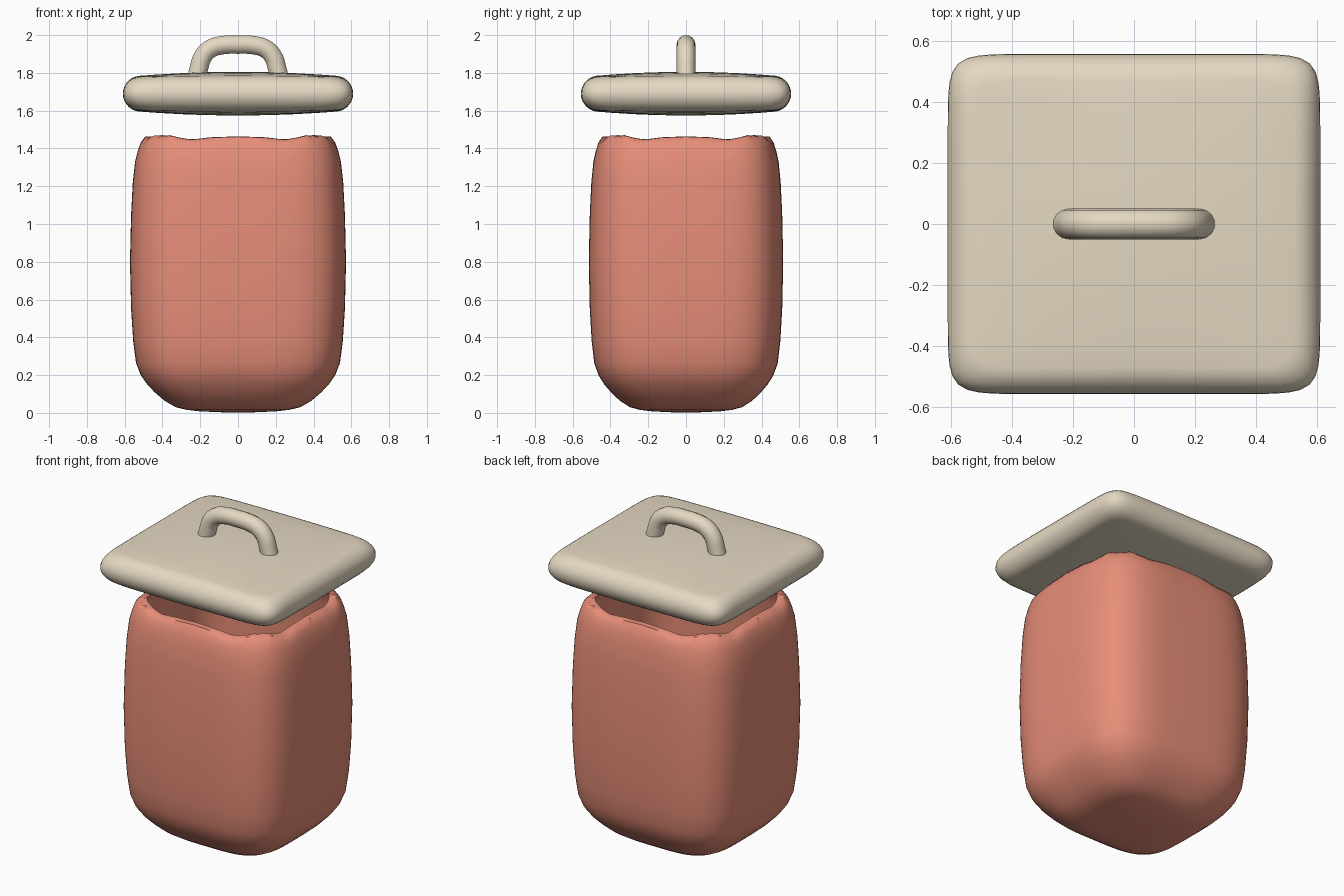
import bpy, bmesh
from math import cos, sin, pi, radians

if "Cube" in bpy.data.objects:
    bpy.data.objects.remove(bpy.data.objects["Cube"])


def material(name, rgb):
    m = bpy.data.materials.new(name)
    m.diffuse_color = (*rgb, 1)
    m.use_nodes = True
    m.node_tree.nodes["Principled BSDF"].inputs["Base Color"].default_value = m.diffuse_color
    return m


clay = material("clay", (0.80, 0.27, 0.19))
cream = material("cream", (0.78, 0.69, 0.54))


def link(name, mesh, mat):
    mesh.materials.clear()
    mesh.materials.append(mat)
    ob = bpy.data.objects.new(name, mesh)
    bpy.context.collection.objects.link(ob)
    bpy.context.view_layer.objects.active = ob
    ob.select_set(True)
    bpy.ops.object.shade_smooth_by_angle(angle=radians(50))
    ob.select_set(False)
    return ob


def loft(name, rings, power, mat, height, n=144):
    """Stack squircle rings (half x, half y, tag); height(x, y, tag) gives z."""
    bm = bmesh.new()
    loops = []
    for a, b, tag in rings:
        loop = []
        for i in range(n):
            c, s = cos(2 * pi * i / n), sin(2 * pi * i / n)
            k = (abs(c) ** power + abs(s) ** power) ** (-1 / power)
            x, y = a * c * k, b * s * k
            loop.append(bm.verts.new((x, y, height(x, y, tag))))
        loops.append(loop)
    for lo, hi in zip(loops, loops[1:]):
        for i in range(n):
            j = (i + 1) % n
            bm.faces.new((lo[i], lo[j], hi[j], hi[i]))
    for loop, z in ((loops[0], rings[0][2]), (loops[-1], rings[-1][2])):
        tip = bm.verts.new((0, 0, height(0, 0, z)))
        for i in range(n):
            bm.faces.new((loop[i], loop[(i + 1) % n], tip))
    bmesh.ops.recalc_face_normals(bm, faces=bm.faces)
    me = bpy.data.meshes.new(name)
    bm.to_mesh(me)
    bm.free()
    return link(name, me, mat)


# Hollow jar body: outer wall from the base up, over the lip, then down inside
profile = [(.08, .003), (.2, .008), (.27, .016), (.33, .03), (.39, .065),
           (.44, .108), (.48, .15), (.515, .20), (.54, .265), (.555, .38),
           (.566, .55), (.572, .8), (.566, 1.05), (.557, 1.22),
           (.545, 1.33), (.53, 1.39), (.515, 1.43), (.492, 1.46),
           (.455, 1.462), (.475, 1.41), (.50, 1.33), (.515, 1.15),
           (.52, .8), (.51, .45), (.49, .28), (.43, .16), (.32, .095),
           (.1, .075)]
wobble = [(0, .002), (.3, -.003), (.5, -.015), (.65, -.003),
          (.75, .01), (.8, -.002), (.86, .008), (1.1, 0)]


def body_height(x, y, z):
    if z < 1.42:
        return z
    u = min(abs(x) / .49, abs(y) / .44)
    for (u0, w0), (u1, w1) in zip(wobble, wobble[1:]):
        if u0 <= u <= u1:
            w = w0 + (w1 - w0) * (u - u0) / (u1 - u0)
            return z + w * (1 if z > 1.45 else .4)
    return z


loft("jar_body", [(x, x * .9, z) for x, z in profile], 3.8, clay, body_height)

# Lid: pillow slab with a half-round edge and gently domed faces
R = .085
rings = [(.61 * s, .557 * s, -R) for s in (.1, .3, .5, .7)]
for k in range(15):
    t = -pi / 2 + pi * k / 14
    d = R * (1 - cos(t))
    rings.append((.61 - d, .557 - d, R * sin(t)))
rings += [(.61 * s, .557 * s, R) for s in (.7, .5, .3, .1)]


def lid_height(x, y, h):
    dome = .36 * (1 - (x / .63) ** 2) * (1 - (y / .575) ** 2)
    return 1.69 + h * (1 + dome)


loft("lid", rings, 12, cream, lid_height)

# Handle: arched tube sunk into the lid
half = [(.225, 1.75), (.208, 1.82), (.186, 1.886), (.145, 1.928), (.08, 1.947)]
path = [(-x, z) for x, z in half] + [(0, 1.95)] + half[::-1]
cu = bpy.data.curves.new("handle_path", "CURVE")
cu.dimensions = "3D"
cu.bevel_depth = .05
cu.bevel_resolution = 5
cu.use_fill_caps = True
sp = cu.splines.new("BEZIER")
sp.resolution_u = 5
sp.bezier_points.add(len(path) - 1)
for p, (x, z) in zip(sp.bezier_points, path):
    p.co = (x, 0, z)
    p.handle_left_type = p.handle_right_type = "AUTO"
tube = bpy.data.objects.new("handle_path", cu)
bpy.context.collection.objects.link(tube)
bpy.context.view_layer.update()
dg = bpy.context.evaluated_depsgraph_get()
mesh = bpy.data.meshes.new_from_object(tube.evaluated_get(dg))
bpy.data.objects.remove(tube)
link("lid_handle", mesh, cream)
